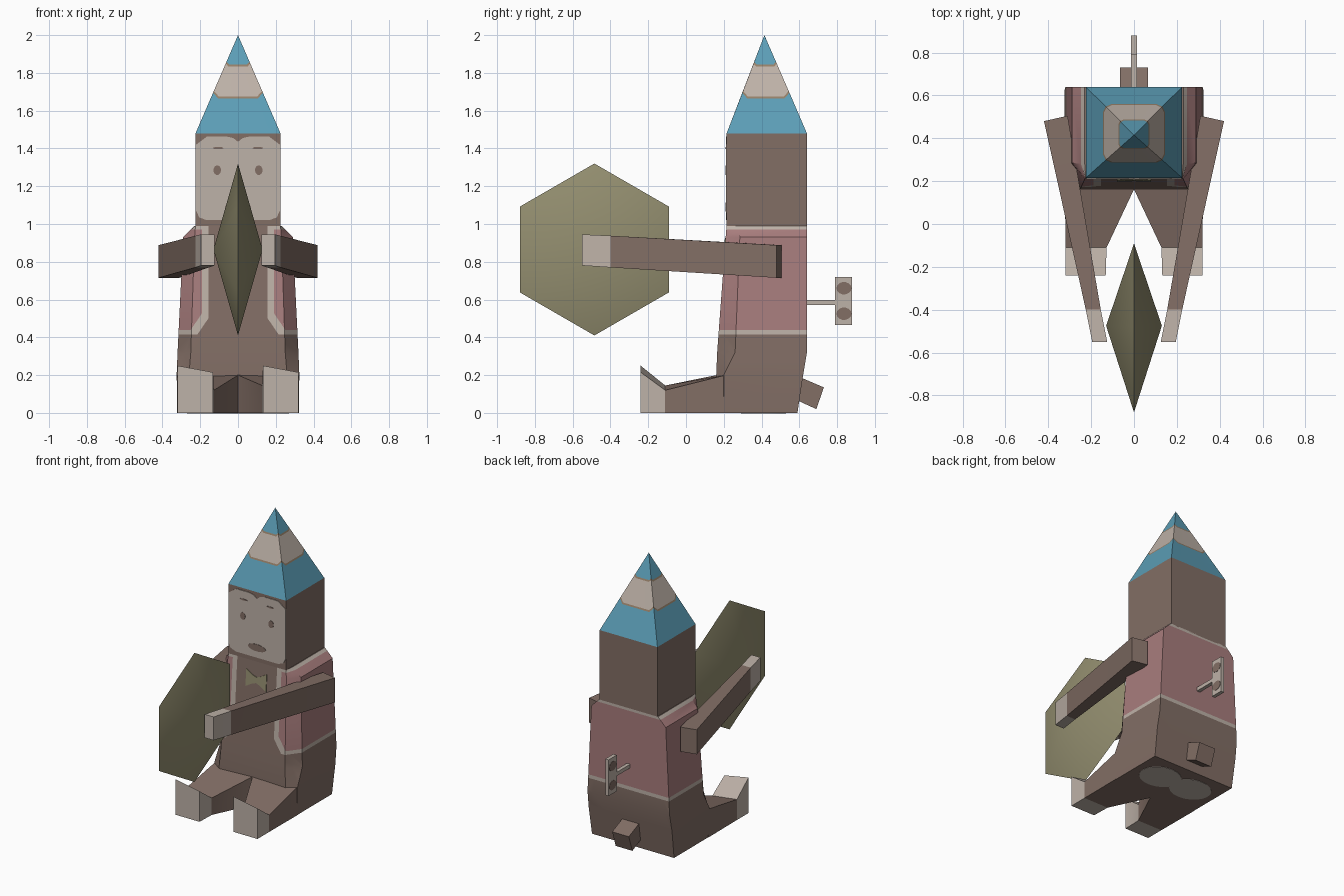
import bpy, bmesh, math
from mathutils import Vector

cube = bpy.data.objects.get("Cube")
if cube:
    bpy.data.objects.remove(cube, do_unlink=True)


def colour(name, r, g, b):
    lin = [(c / 255 / 12.92 if c < 10 else ((c / 255 + 0.055) / 1.055) ** 2.4) for c in (r, g, b)]
    m = bpy.data.materials.new(name)
    m.use_nodes = True
    m.diffuse_color = (*lin, 1)
    bsdf = next(n for n in m.node_tree.nodes if n.type == 'BSDF_PRINCIPLED')
    bsdf.inputs["Base Color"].default_value = (*lin, 1)
    bsdf.inputs["Roughness"].default_value = 0.9
    return m


BROWN = colour("brown fur", 130, 110, 101)
PALE = colour("pale cream", 190, 178, 168)
PINK = colour("dusty pink", 168, 125, 125)
BLUE = colour("hat blue", 92, 158, 183)
TAN = colour("tan trim", 150, 128, 105)
OLIVE = colour("olive brass", 148, 143, 112)


def finish(name, bm, *mats):
    bmesh.ops.remove_doubles(bm, verts=bm.verts, dist=0.0002)
    bmesh.ops.recalc_face_normals(bm, faces=bm.faces)
    me = bpy.data.meshes.new(name)
    bm.to_mesh(me)
    bm.free()
    for m in mats:
        me.materials.append(m)
    ob = bpy.data.objects.new(name, me)
    bpy.context.collection.objects.link(ob)
    bpy.ops.object.select_all(action='DESELECT')
    ob.select_set(True)
    bpy.context.view_layer.objects.active = ob
    bpy.ops.object.shade_smooth_by_angle(angle=math.radians(30))
    return ob


def loft(rings, slots=None):
    """Skin between closed rings and cap both ends."""
    bm = bmesh.new()
    vs = [[bm.verts.new(p) for p in r] for r in rings]
    n = len(rings[0])
    for k, (a, b) in enumerate(zip(vs, vs[1:])):
        for i in range(n):
            f = bm.faces.new((a[i], a[(i + 1) % n], b[(i + 1) % n], b[i]))
            f.material_index = slots[k] if slots else 0
    bm.faces.new(vs[0])
    bm.faces.new(vs[-1])
    return bm


def box(name, mat, x, y, z):
    rings = [[(x[0], y[0], h), (x[1], y[0], h), (x[1], y[1], h), (x[0], y[1], h)] for h in z]
    return finish(name, loft(rings), mat)


def plate(name, mat, outline, place, depth=0.004):
    """Thin painted detail; place maps (u, v, lift) to space."""
    return finish(name, loft([[place(u, v, t) for u, v in outline] for t in (-0.002, depth)]), mat)


def ellipse(cu, cv, ru, rv, n=14):
    return [(cu + ru * math.cos(math.tau * i / n), cv + rv * math.sin(math.tau * i / n)) for i in range(n)]


def mirrored(half):
    return half + [(-u, v) for u, v in reversed(half) if abs(u) > 1e-6]


# Torso: chamfered front corners, sloped shoulders
levels = [
    (0.00, (0.26, 0.16), (0.32, 0.20), (0.32, 0.59)),
    (0.20, (0.26, 0.16), (0.325, 0.20), (0.325, 0.62)),
    (0.32, (0.25, 0.165), (0.32, 0.26), (0.32, 0.64)),
    (0.93, (0.23, 0.21), (0.29, 0.285), (0.29, 0.64)),
    (0.99, (0.225, 0.215), (0.23, 0.28), (0.23, 0.64)),
]
bm = loft([[(x, y, z) for x, y in mirrored(list(half))] for z, *half in levels])

# Waistcoat: cut its edges into the torso, then colour by position
HEM, EDGE, COLLAR = (0.415, 0.44), (0.155, 0.19), 0.972
RUN, RISE = 0.06, 0.088
cuts = [((0, 0, z), (0, 0, 1)) for z in (*HEM, COLLAR)]
for s in (-1, 1):
    for x, z in zip(EDGE, HEM):
        cuts.append(((s * x, 0, 0), (1, 0, 0)))
        cuts.append(((s * (x + RUN), 0, z), (s / RUN, 0, 1 / RISE)))
for co, no in cuts:
    bmesh.ops.bisect_plane(bm, geom=bm.verts[:] + bm.edges[:] + bm.faces[:], plane_co=co,
                           plane_no=Vector(no).normalized(), dist=1e-5)


def inside(c, k):
    x, z = abs(c.x) - EDGE[k], c.z - HEM[k]
    return z > 0 and (c.y > 0.5 or (x > 0 and x / RUN + z / RISE > 1))


for f in bm.faces:
    c = f.calc_center_median()
    if inside(c, 0) and c.z < 0.989:
        f.material_index = 2 if inside(c, 1) and c.z < COLLAR else 1
finish("torso", bm, BROWN, PALE, PINK)

# Head
box("head", BROWN, (-0.225, 0.225), (0.215, 0.64), (0.985, 1.48))


# Pointed hat with rounded stripes
def hat_ring(s, corner):
    quad = [(1, 0.72), (corner, corner), (0.72, 1)]
    pts = quad + [(-u, v) for u, v in quad[::-1]]
    pts += [(-u, -v) for u, v in pts]
    return [(0.225 * s * u, 0.415 + 0.0125 * s + 0.2125 * s * v,
             2 - 0.52 * s * max(abs(u), abs(v))) for u, v in pts]


steps = [(1, 1), (0.645, 0.91), (0.625, 0.91), (0.318, 0.91), (0.298, 0.91), (0.001, 1)]
finish("hat", loft([hat_ring(*s) for s in steps], [0, 2, 1, 2, 0]), BLUE, PALE, TAN)


# Face details
def on_face(u, v, t):
    return (u, 0.215 - t, v)


def on_mask(u, v, t):
    return (u, 0.211 - t, v)


mask = [(0, 1.435), (0.025, 1.455), (0.06, 1.463), (0.165, 1.463), (0.195, 1.44), (0.222, 1.42),
        (0.222, 1.07), (0.205, 1.035), (0.165, 1.02)]
plate("face_mask", PALE, mirrored(mask), on_face)
plate("mouth", BROWN, ellipse(0, 1.09, 0.07, 0.025), on_mask, 0.002)
for side, s in (("right", -1), ("left", 1)):
    plate(side + "_eye", BROWN, ellipse(s * 0.11, 1.285, 0.02, 0.026), on_mask, 0.002)
    plate(side + "_brow", BROWN, ellipse(s * 0.105, 1.402, 0.03, 0.006, 8), on_mask, 0.002)

# Bow tie follows the lean of the chest
bow = [(0, 0.885), (0.03, 0.895), (0.08, 0.925), (0.08, 0.805), (0.03, 0.835), (0, 0.845)]
plate("bow_tie", OLIVE, mirrored(bow), lambda u, v, t: (u, 0.21 - (0.93 - v) * 0.074 - t, v))

for side, s in (("right", -1), ("left", 1)):
    # Legs and upturned feet
    def leg_ring(inner, outer, yi, yo, z_low_x, z_high_x):
        zi, zo = (z_low_x, z_high_x) if s > 0 else (z_high_x, z_low_x)
        return [(s * inner, yi, 0), (s * outer, yo, 0), (s * outer, yo, zo), (s * inner, yi, zi)]

    ankle = leg_ring(0.128, 0.32, -0.11, -0.11, 0.145, 0.12)
    hip = leg_ring(0, 0.322, 0.162, 0.21, 0.2, 0.2)
    toe = leg_ring(0.132, 0.32, -0.24, -0.24, 0.25, 0.215)
    finish(side + "_leg", loft([hip, ankle, toe], [0, 1]), BROWN, PALE).data.polygons[-1].material_index = 1

    # Arms reaching forward to the hands
    def arm_ring(inner, outer, yi, yo, lo, hi):
        return [(s * inner, yi, lo), (s * outer, yo, lo), (s * outer, yo, hi), (s * inner, yi, hi)]

    arm = loft([arm_ring(0.31, 0.42, 0.505, 0.48, 0.715, 0.888),
                arm_ring(0.155, 0.225, -0.40, -0.40, 0.77, 0.938),
                arm_ring(0.125, 0.195, -0.55, -0.55, 0.78, 0.945)], [0, 1])
    finish(side + "_arm", arm, BROWN, PALE).data.polygons[-1].material_index = 1

    # Six-sided cymbals meeting rim to rim
    rim = [(0, y, z) for y, z in ellipse(-0.485, 0.865, 0.455, 0.455, 6)]
    rim = [(0, -0.485 + (z - 0.865), 0.865 + (y + 0.485)) for _, y, z in rim]
    tip = [(s * 0.13, -0.475, 0.865)]
    bm = bmesh.new()
    vs = [bm.verts.new(p) for p in rim]
    apex = bm.verts.new(tip[0])
    for i in range(6):
        bm.faces.new((vs[i], vs[(i + 1) % 6], apex))
    bm.faces.new(vs)
    finish(side + "_cymbal", bm, OLIVE)

    # Seat patches under the body
    plate(side + "_seat_patch", PALE, ellipse(s * 0.125, 0.41, 0.145, 0.12, 20),
          lambda u, v, t: (u, v, -t), 0.002)

# Tail
tail = [(0.59, 0.195), (0.73, 0.135), (0.69, 0.02), (0.57, 0.075)]
finish("tail", loft([[(x, y, z) for y, z in tail] for x in (-0.065, 0.065)]), BROWN)

# Wind-up key
box("key_shaft", PALE, (-0.013, 0.013), (0.63, 0.80), (0.572, 0.598))
box("key_handle", PALE, (-0.013, 0.013), (0.79, 0.88), (0.465, 0.72))
for side, s in (("right", -1), ("left", 1)):
    for part, z in (("upper", 0.66), ("lower", 0.525)):
        plate(f"{side}_{part}_key_hole", BROWN, ellipse(0.836, z, 0.04, 0.033),
              lambda u, v, t: (s * (0.013 + t), u, v), 0.002)
